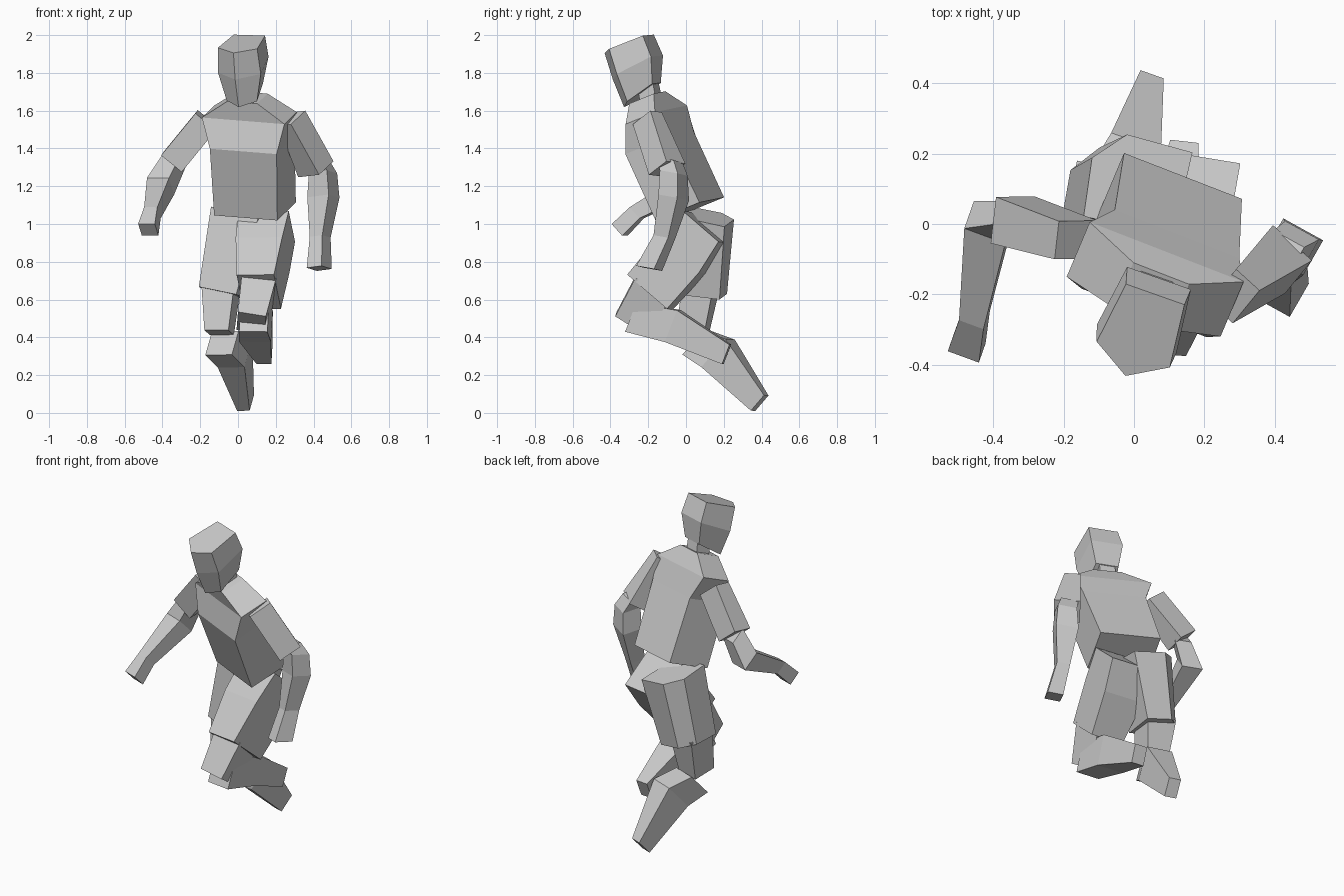
import bpy
import bmesh
from mathutils import Vector

default_cube = bpy.data.objects.get("Cube")
if default_cube:
    bpy.data.objects.remove(default_cube, do_unlink=True)

# One matte grey for the whole figure
GREY = (0.6, 0.6, 0.6, 1.0)
material = bpy.data.materials.new("plain grey")
material.use_nodes = True
material.diffuse_color = GREY
for node in material.node_tree.nodes:
    if node.type == "BSDF_PRINCIPLED":
        node.inputs["Base Color"].default_value = GREY
        node.inputs["Roughness"].default_value = 0.8

# Cross-sections: x runs along the side direction, y towards the front
BOX = [(-1, -1), (1, -1), (1, 1), (-1, 1)]
FACE = [(-.8, -1), (.8, -1), (1, .55), (0, 1.1), (-1, .55)]
HIP = [(-.4, -1), (1, -1), (1, 1), (-.9, 1), (-1, -.3)]


def loft(name, side, rings, profile=BOX):
    """Skin a flat-shaded block through rings listed from bottom to top.

    Each ring is centre x, y, z, half width, half depth and, optionally,
    how steeply the ring slopes along the block towards the front.
    """
    axis = (Vector(rings[-1][:3]) - Vector(rings[0][:3])).normalized()
    side = Vector(side)
    side = (side - axis * side.dot(axis)).normalized()
    front = side.cross(axis)

    bm = bmesh.new()
    loops = []
    for x, y, z, half_width, half_depth, *slope in rings:
        forward = front + axis * (slope[0] if slope else 0)
        centre = Vector((x, y, z))
        loops.append([
            bm.verts.new(centre + side * (u * half_width) + forward * (v * half_depth))
            for u, v in profile
        ])

    # Walls between neighbouring rings, then the two end caps
    count = len(profile)
    for lower, upper in zip(loops, loops[1:]):
        for i in range(count):
            j = (i + 1) % count
            bm.faces.new((lower[i], lower[j], upper[j], upper[i]))
    bm.faces.new(loops[0])
    bm.faces.new(loops[-1])
    bmesh.ops.recalc_face_normals(bm, faces=bm.faces[:])

    mesh = bpy.data.meshes.new(name)
    bm.to_mesh(mesh)
    bm.free()
    mesh.materials.append(material)
    part = bpy.data.objects.new(name, mesh)
    bpy.context.collection.objects.link(part)
    return part


# Head, neck and torso, leaning forward and turned to the right
TURNED = (.94, -.34, 0)

loft("head", TURNED, [
    (.037, -.238, 1.685, .085, .1, -.35),
    (.03, -.265, 1.83, .12, .13, -.2),
    (.02, -.31, 1.955, .11, .125, -.1),
], FACE)

loft("neck", TURNED, [
    (.05, -.18, 1.63, .05, .045),
    (.05, -.21, 1.78, .045, .045),
])

loft("torso", (.935, -.353, -.1), [
    (.09, .02, 1.08, .18, .135),
    (.075, -.14, 1.43, .19, .13),
    (.06, -.157, 1.578, .235, .09),
    (.05, -.205, 1.67, .085, .075),
])

# Left arm, hanging slightly back
loft("left_sleeve", (.77, -.63, 0), [
    (.412, -.1, 1.29, .075, .07),
    (.285, -.205, 1.56, .045, .07),
])

loft("left_forearm", (.87, -.5, 0), [
    (.43, -.195, .765, .045, .055),
    (.435, -.115, .93, .038, .045),
    (.452, -.065, 1.14, .065, .058),
    (.45, -.065, 1.27, .055, .055),
    (.415, -.085, 1.34, .05, .05),
])

# Right arm, bent with the hand reaching forward
loft("right_sleeve", (1, 0, -.7), [
    (-.345, .012, 1.33, .07, .067),
    (-.165, -.045, 1.55, .07, .055),
])

loft("right_forearm", (1, -.35, 0), [
    (-.475, -.35, .97, .047, .042),
    (-.453, -.26, 1.06, .037, .04),
    (-.41, .005, 1.2, .062, .06),
    (-.335, .015, 1.34, .05, .05),
])

# Right leg, thigh upright and shin trailing behind
loft("right_shorts_leg", (1, -.25, 0), [
    (-.085, .09, .635, .11, .12),
    (.005, .115, 1.04, .14, .13, .1),
], HIP)

loft("right_thigh", (1, -.2, 0), [
    (-.1, .035, .425, .065, .075),
    (-.09, .08, .68, .09, .085),
])

loft("right_shin", (1, -.33, 0), [
    (.04, .39, .052, .035, .055),
    (-.015, .17, .315, .075, .1),
    (-.085, .06, .37, .075, .085),
])

# Left leg, thigh raised and shin folded back
loft("left_shorts_leg", (1, -.22, -.05), [
    (.11, -.19, .64, .1, .14),
    (.13, -.02, .835, .125, .145),
    (.152, .1, .985, .135, .125),
])

loft("left_thigh", (1, .05, 0), [
    (.07, -.295, .475, .075, .09),
    (.107, -.17, .67, .092, .11),
])

loft("left_shin", (1, -.15, 0), [
    (.14, .215, .31, .04, .055),
    (.095, -.07, .46, .085, .09),
    (.085, -.285, .505, .075, .08),
])
